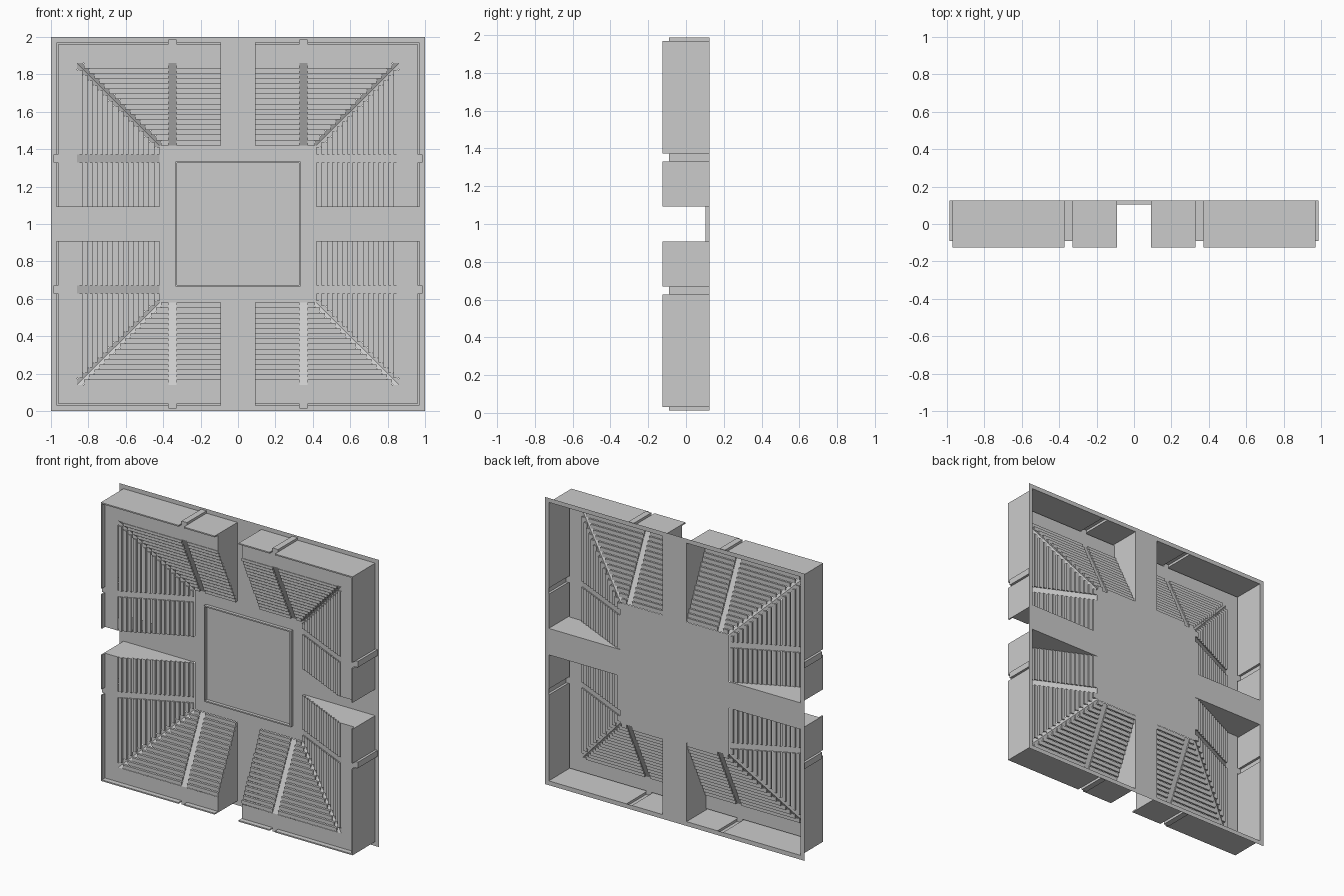
import bpy, bmesh
from mathutils import Vector

if "Cube" in bpy.data.objects:
    bpy.data.objects.remove(bpy.data.objects["Cube"])

grey = bpy.data.materials.new("light_grey")
grey.diffuse_color = (0.6, 0.6, 0.6, 1)
grey.use_nodes = True
grey.node_tree.nodes["Principled BSDF"].inputs["Base Color"].default_value = grey.diffuse_color

# Key distances: u runs along a side, v runs outwards from the centre, y is depth
ARM, OUT, LIP, RIB, EDGE = 0.092, 0.97, 0.961, 0.987, 1.0
IN_V, OUT_V = 0.42, 0.86
BACK, RIM, FRONT = 0.125, -0.09, -0.125
R0, R1 = 0.33, 0.372
HIP = 0.03
SLATS = 16


def slope_y(v):
    return BACK - 0.004 + (RIM - BACK + 0.004) * (v - IN_V) / (OUT_V - IN_V)


def place(p, s, k, lift=1):
    """Turn local (u, v, y) into a mirrored (s), quarter-turned (k) direction."""
    x, z = p[0] * s, p[1]
    for _ in range(k):
        x, z = z, -x
    return Vector((x, p[2], z + lift))


class Part:
    def __init__(self, name):
        self.name, self.bm = name, bmesh.new()

    def face(self, pts, n):
        """Add one face to all eight repeats, facing local direction n."""
        for k in range(4):
            for s in (1, -1):
                f = self.bm.faces.new([self.bm.verts.new(place(p, s, k)) for p in pts])
                f.normal_update()
                if f.normal.dot(place(n, s, k, 0)) < 0:
                    f.normal_flip()

    def box(self, u0, u1, v0, v1, y0, y1):
        for a, n in ((u0, -1), (u1, 1)):
            self.face([(a, v0, y0), (a, v1, y0), (a, v1, y1), (a, v0, y1)], (n, 0, 0))
        for a, n in ((v0, -1), (v1, 1)):
            self.face([(u0, a, y0), (u1, a, y0), (u1, a, y1), (u0, a, y1)], (0, n, 0))
        for a, n in ((y0, -1), (y1, 1)):
            self.face([(u0, v0, a), (u1, v0, a), (u1, v1, a), (u0, v1, a)], (0, 0, n))

    def flat(self, u0, u1, v0, v1, y, n=-1):
        """Front-facing strip; u1 None means mitred on the diagonal."""
        a, b = (v0, v1) if u1 is None else (u1, u1)
        pts = [(u0, v0, y), (a, v0, y), (b, v1, y), (u0, v1, y)]
        self.face(pts if a != u0 else pts[1:], (0, 0, n))

    def wall(self, u0, u1, v, y0, y1, n=1):
        self.face([(u0, v, y0), (u1, v, y0), (u1, v, y1), (u0, v, y1)], (0, n, 0))

    def finish(self):
        bmesh.ops.remove_doubles(self.bm, verts=self.bm.verts, dist=1e-5)
        me = bpy.data.meshes.new(self.name)
        self.bm.to_mesh(me)
        self.bm.free()
        me.materials.append(grey)
        bpy.context.collection.objects.link(bpy.data.objects.new(self.name, me))


# Back sheet: centre square, cross arms and thin outer flange
back = Part("back_plate")
back.flat(0, None, 0, IN_V, BACK)
back.flat(0, ARM, IN_V, OUT, BACK)
back.flat(0, None, OUT, EDGE, BACK)
back.finish()

# Outer walls with a raised hollow rib
walls = Part("outer_walls")
walls.wall(ARM, R0, OUT, FRONT, BACK)
walls.wall(R1, OUT, OUT, FRONT, BACK)
walls.wall(R0, R1, RIB, RIM, BACK)
walls.flat(R0, R1, LIP, RIB, RIM)
for u, n in ((R0, -1), (R1, 1)):
    walls.face([(u, OUT, RIM), (u, RIB, RIM), (u, RIB, BACK), (u, OUT, BACK)], (n, 0, 0))
walls.finish()

# Thin lip standing on the flat rim, notched at the ribs
lip = Part("rim_lip")
lip.flat(ARM, R0, LIP, OUT, FRONT)
lip.flat(R1, None, LIP, OUT, FRONT)
lip.wall(ARM, R0, LIP, FRONT, RIM, -1)
lip.wall(R1, LIP, LIP, FRONT, RIM, -1)
for u, n in ((ARM, -1), (R0, 1), (R1, -1)):
    lip.face([(u, LIP, FRONT), (u, OUT, FRONT), (u, OUT, RIM), (u, LIP, RIM)], (n, 0, 0))
lip.finish()

rim = Part("front_rim")
rim.flat(ARM, R0, OUT_V, LIP, RIM)
rim.flat(R0, R1, OUT_V, LIP, RIM)
rim.flat(R1, None, OUT_V, LIP, RIM)
rim.finish()

# Wedge-shaped walls along the cross
side = Part("cross_side_walls")
side.face([(ARM, OUT, RIM), (ARM, OUT, BACK), (ARM, IN_V, BACK), (ARM, OUT_V, RIM)], (-1, 0, 0))
side.finish()

# Sloping strips: straight rib and diagonal hip
strips = Part("slope_strips")
ya, yb = slope_y(IN_V), slope_y(OUT_V)
facing = (0, -1, -1)
strips.face([(R0, IN_V, ya), (R1, IN_V, ya), (R1, OUT_V, yb), (R0, OUT_V, yb)], facing)
strips.face([(IN_V - HIP, IN_V, ya), (IN_V, IN_V, ya), (OUT_V, OUT_V, yb),
             (OUT_V - HIP, OUT_V, yb)], facing)
strips.finish()

# Louver slats stepping down the slopes, each with a recessed groove beside it
slats = Part("louver_slats")
pitch = (OUT_V - IN_V) / SLATS
for i in range(SLATS):
    v0 = IN_V + i * pitch
    vm, v1 = v0 + 0.7 * pitch, v0 + pitch
    y = slope_y(v0 + pitch / 2)
    for u0, u1 in ((ARM, R0), (R1, v0 - HIP * 0.3)):
        slats.box(u0, u1, v0, vm, y - 0.008, min(y + 0.008, BACK))
        slats.box(u0, u1, vm, v1, y - 0.004, min(y + 0.008, BACK))
slats.finish()

# Raised thin square frame in the centre
frame = Part("centre_frame")
A, B, Y = 0.335, 0.326, 0.103
frame.flat(0, None, B, A, Y)
frame.wall(0, A, A, Y, BACK, 1)
frame.wall(0, B, B, Y, BACK, -1)
frame.finish()
